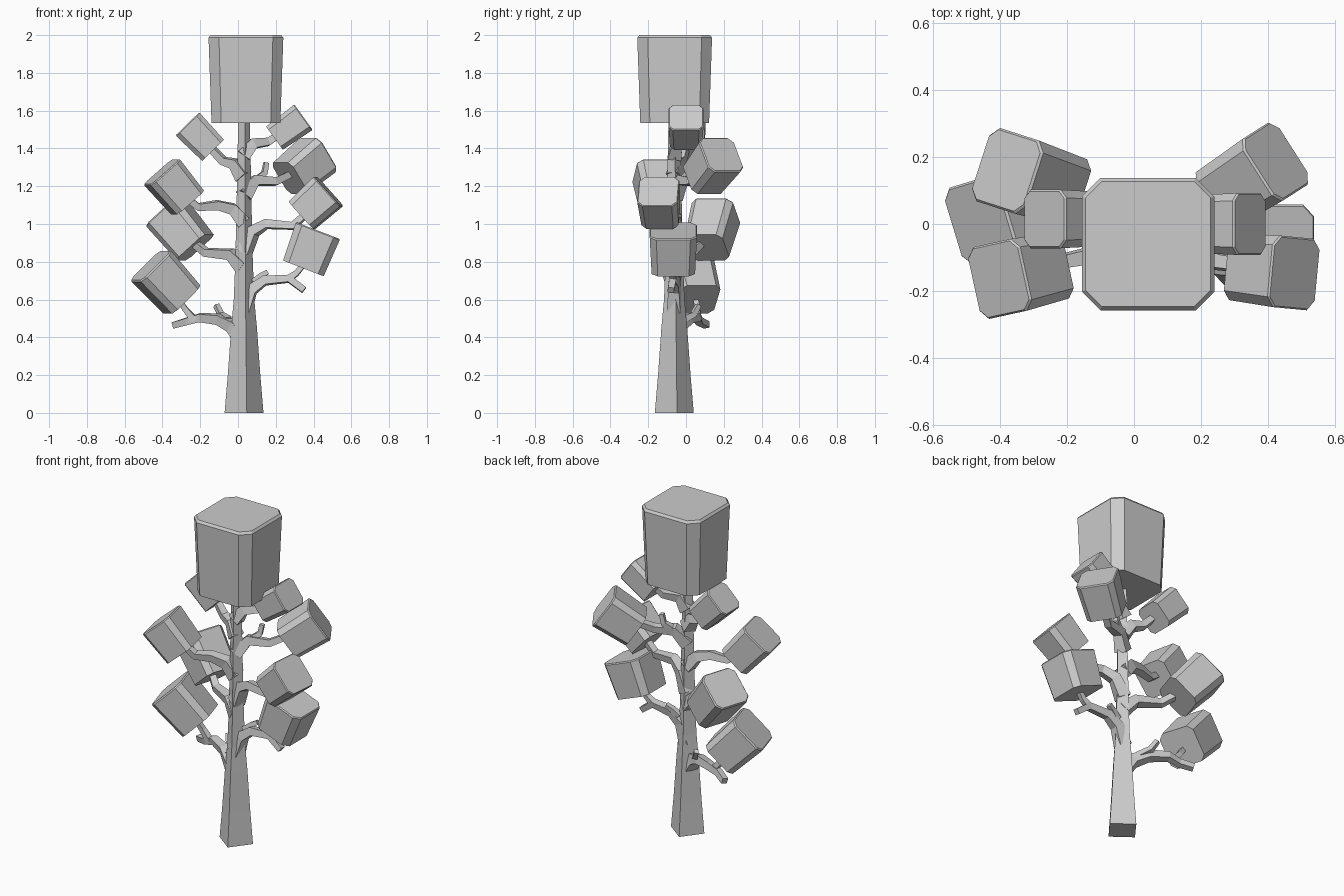
import bpy, bmesh, math
from mathutils import Vector

cube = bpy.data.objects.get("Cube")
if cube:
    bpy.data.objects.remove(cube)

grey = bpy.data.materials.new("matte_grey")
grey.use_nodes = True
grey.diffuse_color = (0.6, 0.6, 0.6, 1)
grey.node_tree.nodes["Principled BSDF"].inputs["Base Color"].default_value = (0.6, 0.6, 0.6, 1)

UP = Vector((0, 0, 1))


def loft(name, rings):
    """Skin a list of equal rings and cap both ends."""
    bm = bmesh.new()
    loops = [[bm.verts.new(p) for p in ring] for ring in rings]
    n = len(loops[0])
    for a, b in zip(loops, loops[1:]):
        for i in range(n):
            j = (i + 1) % n
            bm.faces.new((a[i], a[j], b[j], b[i]))
    bm.faces.new(loops[0][::-1])
    bm.faces.new(loops[-1])
    bmesh.ops.recalc_face_normals(bm, faces=bm.faces)
    mesh = bpy.data.meshes.new(name)
    bm.to_mesh(mesh)
    bm.free()
    mesh.materials.append(grey)
    obj = bpy.data.objects.new(name, mesh)
    bpy.context.collection.objects.link(obj)
    return obj


def frame(axis):
    """Horizontal side vector and the remaining vector across an axis."""
    side = UP.cross(axis)
    side = side.normalized() if side.length > 0.05 else Vector((0, 1, 0))
    return side, axis.cross(side).normalized()


def leaf_block(name, centre, axis, width, depth, length, taper=0.92):
    """Tapered box with chamfered long edges and a fine bevel round the cap."""
    centre, axis = Vector(centre), Vector(axis).normalized()
    side, over = frame(axis)
    lip = 0.03 * length

    def ring(offset, scale, inset=0):
        a, b = width / 2 * scale - inset, depth / 2 * scale - inset
        c = 0.14 * min(width, depth) * scale - inset * 0.6
        outline = [(a, c - b), (a, b - c), (a - c, b), (c - a, b),
                   (-a, b - c), (-a, c - b), (c - a, -b), (a - c, -b)]
        return [centre + axis * offset + side * u + over * v for u, v in outline]

    loft(name, [ring(-length / 2, taper), ring(length / 2 - lip, 1),
                ring(length / 2, 1, lip * 0.8)])


def branch(name, points, start=0.045, end=0.021):
    """Four-sided limb that tapers quickly from its root."""
    pts = [Vector(p) for p in points]
    rings = []
    for i, p in enumerate(pts):
        t = (pts[min(i + 1, len(pts) - 1)] - pts[max(i - 1, 0)]).normalized()
        side, over = frame(t)
        r = end + (start - end) * (1 - i / (len(pts) - 1)) ** 1.6
        rings.append([p + r * (side * math.cos(k * math.pi / 2 + 0.6)
                               + over * math.sin(k * math.pi / 2 + 0.6)) for k in range(4)])
    loft(name, rings)


# Trunk: a twisted square column flaring at the foot
trunk_profile = [(0, 0.104), (0.2, 0.087), (0.45, 0.069), (0.6, 0.055),
                 (0.8, 0.047), (1.1, 0.04), (1.56, 0.031)]
loft("trunk", [[Vector((0.032 + r * math.cos(math.radians(8 + 90 * k)),
                        -0.062 + r * math.sin(math.radians(8 + 90 * k)), z))
                for k in range(4)] for z, r in trunk_profile])

# Crown and leaf blocks: centre, direction, width, depth, length
leaf_block("crown_block", (0.042, -0.06, 1.768), (0, 0, 1), 0.396, 0.396, 0.465)
blocks = {
    "right_leaf_top": ((-0.2, 0.015, 1.46), (-0.7, 0, 0.72), 0.175, 0.175, 0.195),
    "right_leaf_upper": ((-0.336, -0.15, 1.195), (-0.64, -0.14, 0.76), 0.22, 0.21, 0.215),
    "right_leaf_middle": ((-0.304, 0.135, 0.97), (-0.62, 0.2, 0.75), 0.23, 0.225, 0.25),
    "right_leaf_lower": ((-0.38, 0.035, 0.69), (-0.66, -0.2, 0.72), 0.24, 0.235, 0.25),
    "left_leaf_top": ((0.27, 0, 1.51), (0.8, 0, 0.58), 0.185, 0.165, 0.19),
    "left_leaf_upper": ((0.35, 0.14, 1.305), (0.69, 0.44, 0.57), 0.22, 0.22, 0.22),
    "left_leaf_middle": ((0.41, -0.14, 1.11), (0.74, -0.07, 0.67), 0.215, 0.21, 0.19),
    "left_leaf_lower": ((0.385, -0.067, 0.865), (0.36, 0, 0.93), 0.25, 0.25, 0.215),
}
for name, spec in blocks.items():
    leaf_block(name, *spec)

# Main branches
branches = {
    "right_branch_top": [(0.03, -0.06, 1.25), (-0.02, -0.04, 1.32), (-0.08, -0.02, 1.335), (-0.16, 0, 1.42)],
    "right_branch_upper": [(0.03, -0.06, 1.01), (-0.03, -0.07, 1.08), (-0.11, -0.09, 1.1),
                           (-0.21, -0.11, 1.09), (-0.29, -0.13, 1.15)],
    "right_branch_middle": [(0.03, -0.06, 0.77), (-0.04, -0.03, 0.84), (-0.17, 0.03, 0.85), (-0.26, 0.1, 0.92)],
    "right_branch_lower": [(0.03, -0.06, 0.38), (-0.03, -0.04, 0.46), (-0.1, 0.01, 0.495),
                           (-0.2, 0.06, 0.505), (-0.27, 0.07, 0.485), (-0.34, 0.11, 0.465)],
    "left_branch_top": [(0.03, -0.06, 1.36), (0.08, -0.05, 1.425), (0.16, -0.01, 1.435), (0.24, 0, 1.49)],
    "left_branch_upper": [(0.03, -0.06, 1.15), (0.09, -0.02, 1.23), (0.2, 0.02, 1.225), (0.29, 0.09, 1.27)],
    "left_branch_middle": [(0.03, -0.06, 0.85), (0.08, -0.07, 0.96), (0.15, -0.1, 1.0),
                           (0.29, -0.12, 0.99), (0.37, -0.13, 1.06)],
    "left_branch_lower": [(0.03, -0.06, 0.54), (0.07, -0.06, 0.65), (0.14, -0.06, 0.7),
                          (0.27, -0.07, 0.71), (0.35, -0.08, 0.65)],
}
for name, path in branches.items():
    branch(name, path, 0.052, 0.024)

# Small forks and stubs
twigs = {
    "right_lower_fork": [(-0.23, 0.06, 0.49), (-0.28, 0.06, 0.55), (-0.34, 0.045, 0.64)],
    "right_lower_stub": [(-0.05, -0.02, 0.49), (-0.09, 0.04, 0.52), (-0.115, 0.065, 0.57)],
    "left_upper_stub": [(0.1, -0.01, 1.235), (0.14, 0.015, 1.27), (0.15, 0.02, 1.325)],
    "left_lower_fork": [(0.27, -0.07, 0.71), (0.31, -0.07, 0.74), (0.36, -0.065, 0.8)],
    "left_lower_stub": [(0.08, -0.05, 0.69), (0.12, -0.04, 0.725), (0.155, -0.03, 0.745)],
}
for name, path in twigs.items():
    branch(name, path, 0.026, 0.018)
